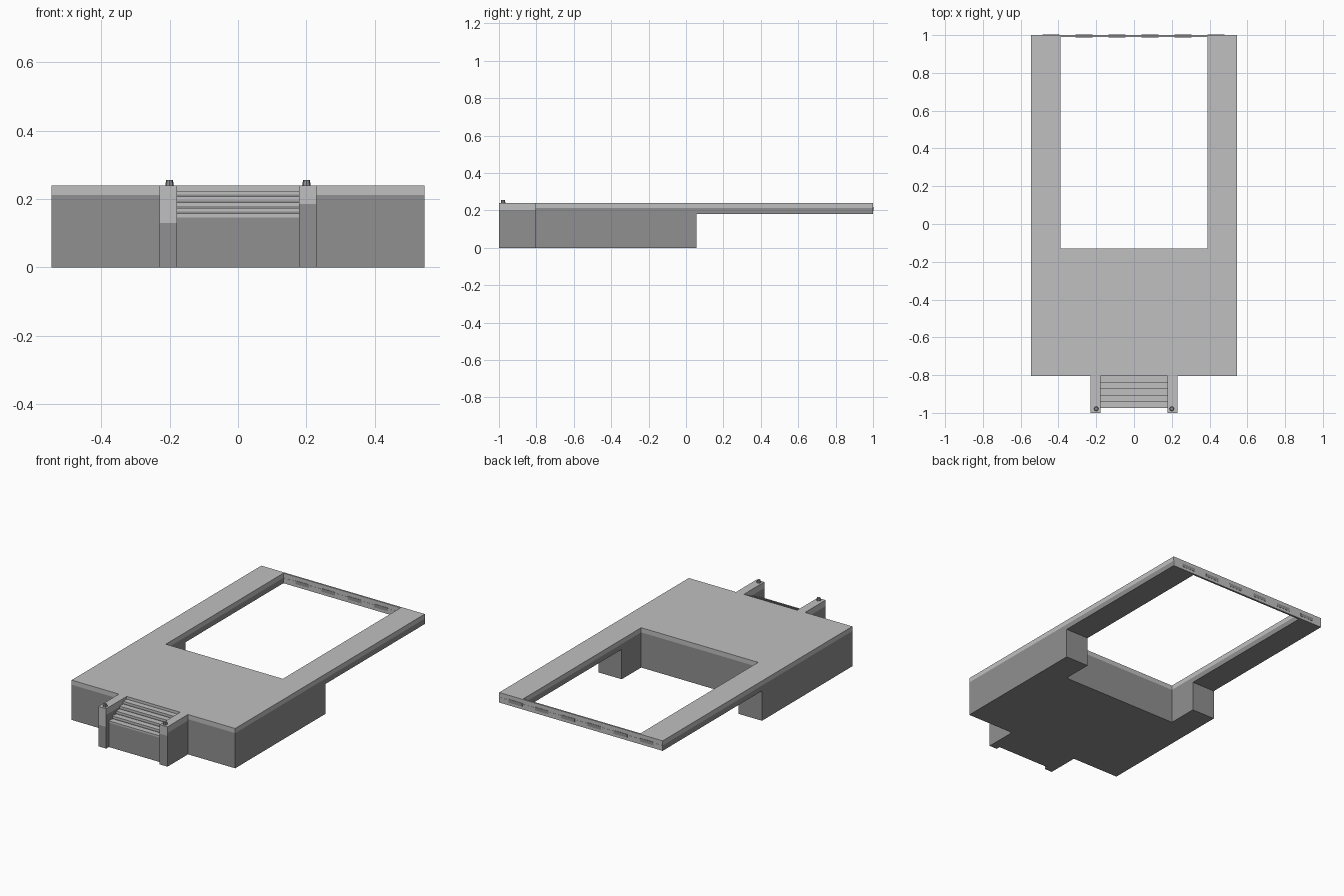
import bpy, bmesh

cube = bpy.data.objects.get("Cube")
if cube:
    bpy.data.objects.remove(cube)


def material(name, value):
    m = bpy.data.materials.new(name)
    m.use_nodes = True
    colour = (value, value, value, 1)
    m.diffuse_color = colour
    m.node_tree.nodes["Principled BSDF"].inputs["Base Color"].default_value = colour
    return m


LIGHT = material("pale stone", 0.53)
DARK = material("dark stone", 0.28)

W, FRONT, BACK = 0.545, -0.805, 1.0       # platform extents
HOLE, HOLE_F, HOLE_B = 0.39, -0.13, 0.99  # opening extents
BASE_B, UNDER, BAND, TOP = 0.055, 0.18, 0.212, 0.24


def finish(name, bm, mats):
    bmesh.ops.recalc_face_normals(bm, faces=bm.faces)
    mesh = bpy.data.meshes.new(name)
    bm.to_mesh(mesh)
    bm.free()
    for m in mats:
        mesh.materials.append(m)
    obj = bpy.data.objects.new(name, mesh)
    bpy.context.collection.objects.link(obj)
    return obj


def slab(name, faces, z0, z1, mat):
    """Extrude a flat plan, given as polygons, from z0 to z1."""
    bm = bmesh.new()
    for poly in faces:
        bm.faces.new([bm.verts.new((x, y, z0)) for x, y in poly])
    bmesh.ops.remove_doubles(bm, verts=bm.verts, dist=1e-5)
    new = bmesh.ops.extrude_face_region(bm, geom=bm.faces[:], use_keep_orig=True)["geom"]
    for v in new:
        if isinstance(v, bmesh.types.BMVert):
            v.co.z = z1
    return finish(name, bm, [mat])


def rect(x0, x1, y0, y1):
    return [(x0, y0), (x1, y0), (x1, y1), (x0, y1)]


def box(name, x0, x1, y0, y1, z0, z1, mat):
    return slab(name, [rect(x0, x1, y0, y1)], z0, z1, mat)


# Solid base, U-shaped around the front of the opening
plan = [(-W, FRONT), (W, FRONT), (W, BASE_B), (HOLE, BASE_B),
        (HOLE, HOLE_F), (-HOLE, HOLE_F), (-HOLE, BASE_B), (-W, BASE_B)]
slab("base", [plan], 0, UNDER, DARK)

# Deck frame: dark lower band and pale cap
outer = rect(-W, W, FRONT, BACK)
inner = rect(-HOLE, HOLE, HOLE_F, HOLE_B)
ring = [[outer[i], outer[(i + 1) % 4], inner[(i + 1) % 4], inner[i]] for i in range(4)]
slab("deck_lower_band", ring, UNDER, BAND, DARK)
slab("deck_cap", ring, BAND, TOP, LIGHT)

# Pale back edge with a row of dark dashes on both faces
box("back_edge_outer", -W, W, BACK - 0.002, BACK + 0.001, UNDER, BAND, LIGHT)
box("back_edge_inner", -HOLE, HOLE, HOLE_B - 0.001, HOLE_B + 0.002, UNDER, BAND, LIGHT)
for i in range(6):
    x = -0.44 + i * 0.175
    box(f"back_dash_{i}", x - 0.045, x + 0.045, BACK, BACK + 0.002, 0.197, 0.217, DARK)
    if abs(x) < 0.35:
        box(f"inner_dash_{i}", x - 0.045, x + 0.045, HOLE_B - 0.002, HOLE_B,
            0.197, 0.217, DARK)

# Steps: dark risers with pale treads
STEPS, RISE, RUN = 5, 0.0165, 0.034
for i in range(STEPS):
    y = FRONT - RUN * (STEPS - i)
    z = TOP - RISE * (STEPS - i)
    box(f"step_body_{i}", -0.18, 0.18, y, FRONT, 0, z - 0.011, DARK)
    box(f"step_tread_{i}", -0.18, 0.18, y, FRONT, z - 0.011, z, LIGHT)

# Cheek walls beside the steps, each with a small post cap
for side, sign, split in (("right", -1, 0.13), ("left", 1, 0.185)):
    bm = bmesh.new()
    bmesh.ops.create_cube(bm, size=1)
    for v in bm.verts:
        v.co.x = sign * 0.204 + v.co.x * 0.052
        v.co.y = -1 if v.co.y < 0 else FRONT
        v.co.z = TOP if v.co.z > 0 else 0
    for z in (split, 0.203):
        bmesh.ops.bisect_plane(bm, geom=bm.verts[:] + bm.edges[:] + bm.faces[:],
                               plane_co=(0, 0, z), plane_no=(0, 0, 1))
    bm.normal_update()
    for f in bm.faces:
        limit = split if f.normal.y < -0.5 else 0.203
        f.material_index = 0 if f.calc_center_median().z > limit else 1
    finish(f"{side}_cheek_wall", bm, [LIGHT, DARK])

    bm = bmesh.new()
    bmesh.ops.create_cone(bm, cap_ends=True, segments=8, radius1=0.0125,
                          radius2=0.010, depth=0.016)
    bmesh.ops.translate(bm, verts=bm.verts, vec=(sign * 0.2, -0.978, TOP + 0.007))
    finish(f"{side}_post_cap", bm, [DARK])
